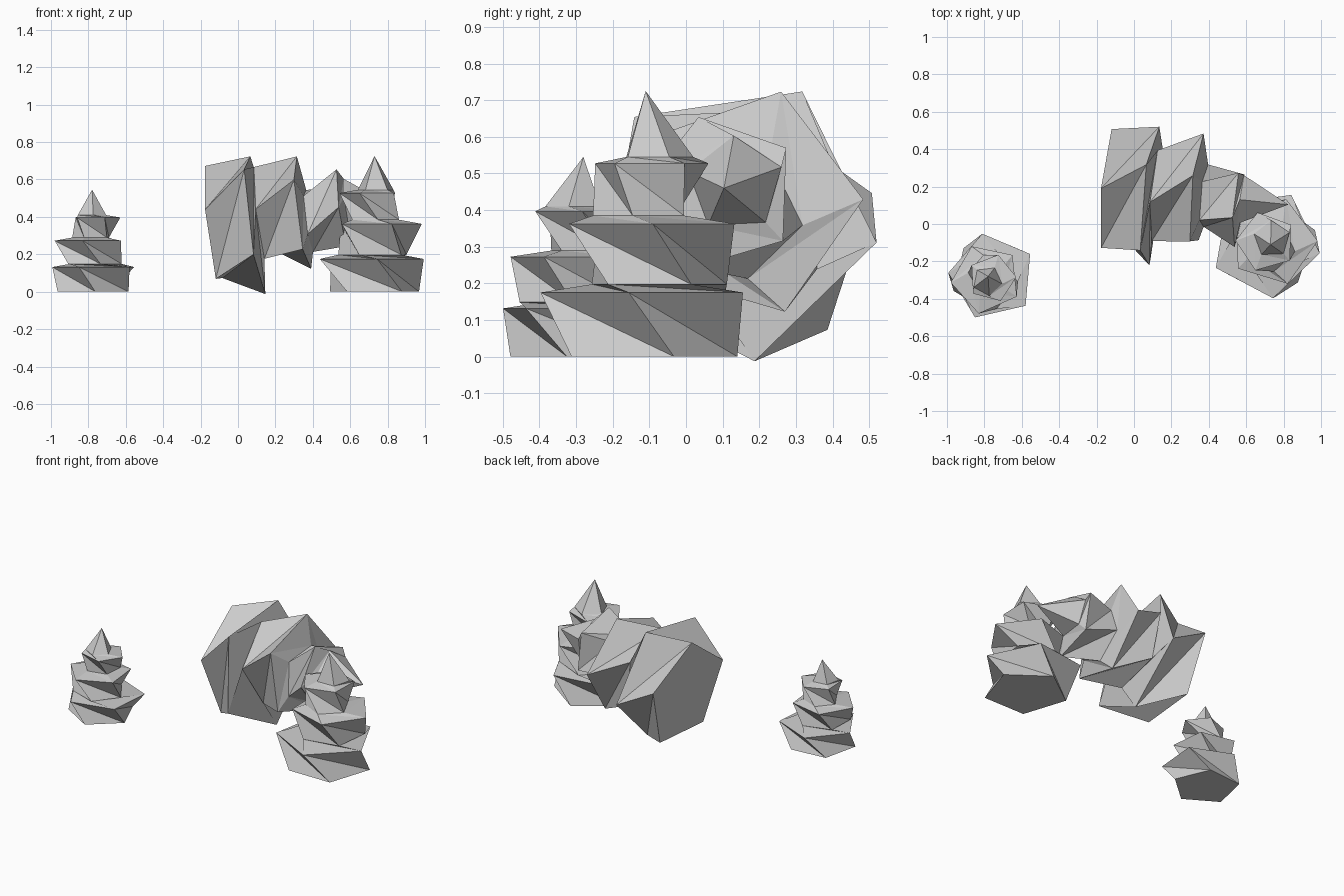
import bpy, math
from mathutils import Matrix, Vector

if "Cube" in bpy.data.objects:
    bpy.data.objects.remove(bpy.data.objects["Cube"])

grey = bpy.data.materials.new("plain grey")
grey.diffuse_color = (0.6, 0.6, 0.6, 1)
grey.use_nodes = True
grey.node_tree.nodes["Principled BSDF"].inputs["Base Color"].default_value = grey.diffuse_color

# Pentagon rings of one tiered spire: height, radius, angle, offset x, offset y
RINGS = [
    (0.00, 1.00, 18, 0.00, 0.00),
    (0.70, 1.18, -10, -0.11, 0.02),     # wide rim of bottom tier
    (0.79, 0.78, -43, 0.00, 0.12),
    (1.45, 0.95, -71, 0.06, 0.06),      # wide rim of middle tier
    (1.54, 0.53, -82, 0.00, -0.05),
    (2.11, 0.65, -110, -0.10, 0.06),    # wide rim of top tier
    (2.18, 0.40, -124, 0.03, 0.12),
]
APEX = 2.9
N = 5


def spire(name, matrix):
    verts, faces = [], [tuple(reversed(range(N)))]
    for z, r, a, ox, oy in RINGS:
        for i in range(N):
            t = math.radians(a + i * 360 / N)
            verts.append((ox + r * math.cos(t), oy + r * math.sin(t), z))
    # twisted side walls, split along the long diagonal
    for k in range(len(RINGS) - 1):
        for i in range(N):
            j = (i + 1) % N
            a, b = k * N + i, k * N + j
            c, d = a + N, b + N
            faces += [(a, b, c), (b, d, c)]
    # pointed tip
    verts.append((0, 0, APEX))
    last = (len(RINGS) - 1) * N
    for i in range(N):
        faces.append((last + i, last + (i + 1) % N, len(verts) - 1))
    mesh = bpy.data.meshes.new(name)
    mesh.from_pydata(verts, [], faces)
    mesh.transform(matrix)
    mesh.materials.append(grey)
    mesh.update()
    ob = bpy.data.objects.new(name, mesh)
    bpy.context.collection.objects.link(ob)


# upright spires
spire("large_spire", Matrix.Translation((0.73, -0.11, 0)) @ Matrix.Diagonal((0.25, 0.25, 0.25, 1)))
spire("small_spire", Matrix.Translation((-0.78, -0.28, 0)) @ Matrix.Rotation(math.radians(185), 4, 'Z')
      @ Matrix.Diagonal((0.2, 0.2, 0.188, 1)))

# fallen spire, its tip pointing to the right
n = Vector((1, -0.09, 0.125)).normalized()
u = Vector((0, 1, 0))
u = (u - n * u.dot(n)).normalized()
v = n.cross(u)
rot = Matrix((u, v, n)).transposed().to_4x4()
spire("fallen_spire", Matrix.Translation((-0.135, 0.19, 0.34)) @ rot @ Matrix.Scale(0.335, 4))
